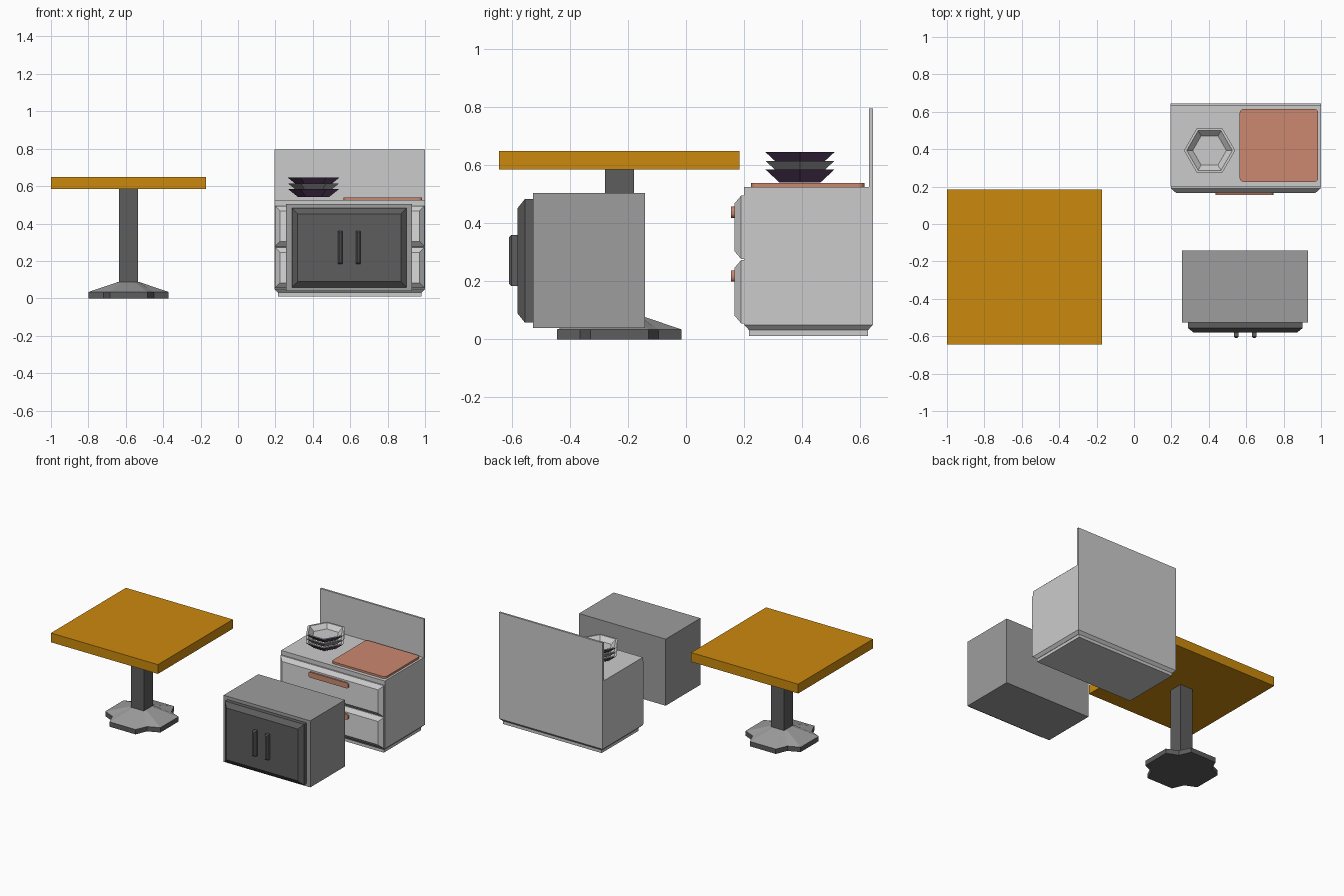
import bpy, bmesh, math

cube = bpy.data.objects.get("Cube")
if cube:
    bpy.data.objects.remove(cube, do_unlink=True)


def material(name, r, g, b):
    m = bpy.data.materials.new(name)
    m.use_nodes = True
    m.diffuse_color = (r, g, b, 1)
    bsdf = m.node_tree.nodes["Principled BSDF"]
    bsdf.inputs["Base Color"].default_value = (r, g, b, 1)
    bsdf.inputs["Roughness"].default_value = 0.8
    return m


wood = material("ochre wood", 0.60, 0.25, 0.004)
dark = material("dark grey", 0.11, 0.11, 0.11)
grey = material("mid grey", 0.34, 0.34, 0.34)
light = material("light grey", 0.60, 0.60, 0.60)
pale = material("pale grey", 0.70, 0.70, 0.70)
salmon = material("salmon", 0.60, 0.25, 0.16)
purple = material("purple", 0.11, 0.055, 0.14)


def loft(name, rings, mats, rule=None):
    """Skin a stack of equal-sized rings and cap both ends."""
    bm = bmesh.new()
    loops = [[bm.verts.new(p) for p in ring] for ring in rings]
    for a, b in zip(loops, loops[1:]):
        for i in range(len(a)):
            j = (i + 1) % len(a)
            bm.faces.new((a[i], a[j], b[j], b[i]))
    bm.faces.new(loops[0])
    bm.faces.new(loops[-1])
    bmesh.ops.recalc_face_normals(bm, faces=bm.faces)
    if rule:
        for f in bm.faces:
            f.material_index = rule(f)
    mesh = bpy.data.meshes.new(name)
    bm.to_mesh(mesh)
    bm.free()
    for m in mats:
        mesh.materials.append(m)
    ob = bpy.data.objects.new(name, mesh)
    bpy.context.collection.objects.link(ob)
    return ob


def rect_xy(x0, x1, y0, y1, z):
    return [(x0, y0, z), (x1, y0, z), (x1, y1, z), (x0, y1, z)]


def rect_xz(x0, x1, z0, z1, y, inset=0):
    x0, x1, z0, z1 = x0 + inset, x1 - inset, z0 + inset, z1 - inset
    return [(x0, y, z0), (x1, y, z0), (x1, y, z1), (x0, y, z1)]


def box(name, x0, x1, y0, y1, z0, z1, mat):
    return loft(name, [rect_xy(x0, x1, y0, y1, z) for z in (z0, z1)], [mat])


def panel(name, x0, x1, z0, z1, back, step, front, inset, mats, rule=None):
    """Front panel with a chamfered border, facing -y."""
    return loft(name, [rect_xz(x0, x1, z0, z1, back),
                       rect_xz(x0, x1, z0, z1, step),
                       rect_xz(x0, x1, z0, z1, front, inset)], mats, rule)


def round_rect(cx, cy, w, h, r, steps=3):
    """Outline of a rounded rectangle as 2D points."""
    pts = []
    for k, (sx, sy) in enumerate([(1, 1), (-1, 1), (-1, -1), (1, -1)]):
        for s in range(steps + 1):
            a = math.pi / 2 * (k + s / steps)
            pts.append((cx + sx * (w / 2 - r) + r * math.cos(a),
                        cy + sy * (h / 2 - r) + r * math.sin(a)))
    return pts


# Table
TX, TY = -0.585, -0.23
box("table_top", -1.0, -0.17, -0.645, 0.185, 0.585, 0.65, wood)
box("table_column", TX - 0.05, TX + 0.05, TY - 0.05, TY + 0.05, 0.08, 0.585, dark)


# Four-lobed foot: each quarter is lobe corner, lobe corner, notch
def foot_ring(lobe, half, notch, z):
    pts = []
    for k in range(4):
        c, s = math.cos(k * math.pi / 2), math.sin(k * math.pi / 2)
        for x, y in ((lobe, -half), (lobe, half), (notch, notch)):
            pts.append((TX + x * c - y * s, TY + x * s + y * c, z))
    return pts


loft("table_foot",
     [foot_ring(0.214, 0.1, 0.135, 0),
      foot_ring(0.214, 0.1, 0.135, 0.034),
      foot_ring(0.055, 0.03, 0.054, 0.088)],
     [dark, grey], lambda f: int(f.normal.z > 0.3))

# Small cupboard with a dark double door
box("cupboard_body", 0.257, 0.93, -0.527, -0.142, 0.038, 0.505, grey)
panel("cupboard_door", 0.288, 0.902, 0.058, 0.483, -0.52, -0.556, -0.581, 0.031, [dark])
for side, x in (("right", 0.547), ("left", 0.643)):
    panel("cupboard_handle_" + side, x - 0.013, x + 0.013, 0.183, 0.36,
          -0.578, -0.602, -0.61, 0.008, [dark])

# Kitchen counter with plinth and splashback
loft("counter_body",
     [rect_xy(0.213, 0.982, 0.217, 0.628, 0.032),
      rect_xy(0.195, 1.0, 0.2, 0.645, 0.05),
      rect_xy(0.195, 1.0, 0.2, 0.645, 0.525)], [light])
box("counter_plinth", 0.215, 0.98, 0.217, 0.628, 0.011, 0.034, light)
box("splashback", 0.195, 1.0, 0.631, 0.645, 0.525, 0.795, light)

# Drawers with rounded pulls
for name, z0, z1, zh in (("lower", 0.055, 0.273, 0.218), ("upper", 0.277, 0.495, 0.438)):
    panel("drawer_" + name, 0.197, 0.998, z0, z1, 0.21, 0.19, 0.167, 0.027,
          [light, pale], lambda f: int(f.normal.y < -0.95))
    outline = round_rect(0.591, zh, 0.31, 0.038, 0.015)
    loft("drawer_pull_" + name,
         [[(x, y, z) for x, z in outline] for y in (0.17, 0.156)], [salmon])

# Cutting board
board = round_rect(0.775, 0.42, 0.42, 0.39, 0.02)
loft("cutting_board", [[(x, y, z) for x, y in board] for z in (0.524, 0.539)], [salmon])


# Stack of hexagonal bowls, outer wall up, over the rim and down to the inner floor
def hexagon(r, z):
    return [(0.404 + r * math.cos(i * math.pi / 3),
             0.393 + r * math.sin(i * math.pi / 3), z) for i in range(6)]


for name, z, mat in (("bottom", 0.541, purple), ("middle", 0.571, grey), ("top", 0.601, purple)):
    loft("bowl_" + name,
         [hexagon(0.082, z), hexagon(0.137, z + 0.044),
          hexagon(0.122, z + 0.044), hexagon(0.09, z + 0.015)],
         [mat, light], lambda f: int(f.normal.z > 0.1))
